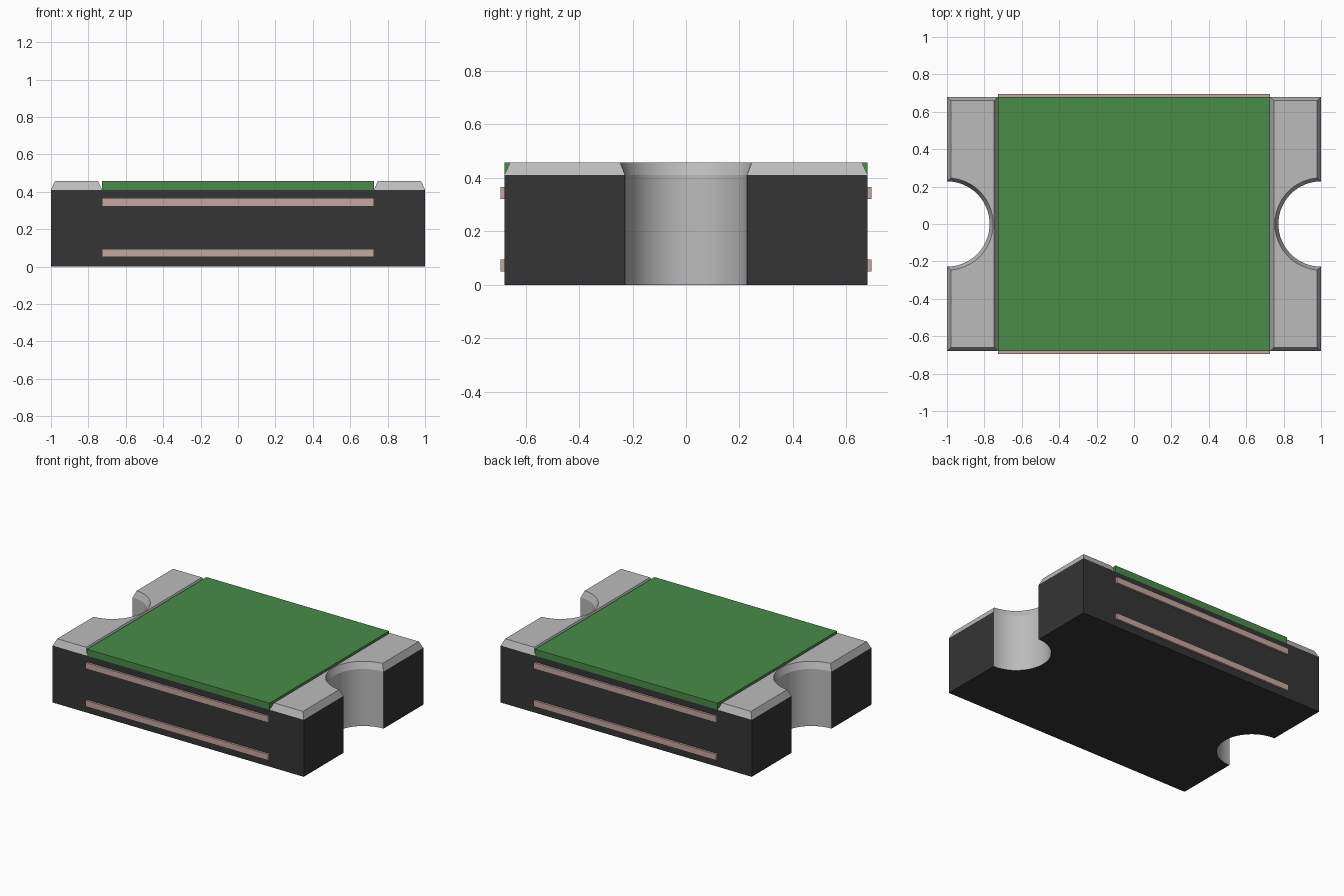
import bpy, bmesh, math

if "Cube" in bpy.data.objects:
    bpy.data.objects.remove(bpy.data.objects["Cube"])

HALF_Y = 0.68      # half depth of the body
BODY_TOP = 0.41
TOP = 0.457        # top of pads and cover
COVER_X = 0.727    # half width of cover and electrodes
NOTCH_R = 0.228
INSET = 0.021      # slope of the pad sides


def material(name, rgb):
    m = bpy.data.materials.new(name)
    m.use_nodes = True
    m.diffuse_color = (*rgb, 1)
    m.node_tree.nodes["Principled BSDF"].inputs["Base Color"].default_value = (*rgb, 1)
    return m


DARK = material("dark body", (0.035, 0.035, 0.035))
GREY = material("metal grey", (0.50, 0.50, 0.50))
GREEN = material("green coating", (0.065, 0.26, 0.065))
PINK = material("pale copper", (0.56, 0.39, 0.35))


def notch(radius, edge_x, steps=32):
    """Arc around (1, 0), running from front to back, cut off at x = edge_x."""
    d = math.asin((1 - edge_x) / radius)
    a0, a1 = 1.5 * math.pi - d, 0.5 * math.pi + d
    angles = [a0 + (a1 - a0) * i / steps for i in range(steps + 1)]
    return [(1 + radius * math.cos(a), radius * math.sin(a)) for a in angles]


def turned(points):
    return [(-x, -y) for x, y in points]


def loft(name, low, z0, high, z1, mats, wall_rule=None):
    """Solid between two matching outlines; wall_rule picks each side's material."""
    bm = bmesh.new()
    a = [bm.verts.new((x, y, z0)) for x, y in low]
    b = [bm.verts.new((x, y, z1)) for x, y in high]
    bm.faces.new(a[::-1])
    bm.faces.new(b)
    n = len(a)
    for i in range(n):
        j = (i + 1) % n
        f = bm.faces.new((a[i], a[j], b[j], b[i]))
        if wall_rule:
            f.material_index = wall_rule(f.calc_center_median())
    bmesh.ops.recalc_face_normals(bm, faces=bm.faces)
    mesh = bpy.data.meshes.new(name)
    bm.to_mesh(mesh)
    bm.free()
    for m in mats:
        mesh.materials.append(m)
    ob = bpy.data.objects.new(name, mesh)
    bpy.context.collection.objects.link(ob)
    bpy.ops.object.select_all(action="DESELECT")
    ob.select_set(True)
    bpy.context.view_layer.objects.active = ob
    bpy.ops.object.shade_smooth_by_angle(angle=math.radians(30))
    return ob


def box(name, hx, hy, z0, z1, mat):
    outline = [(-hx, -hy), (hx, -hy), (hx, hy), (-hx, hy)]
    return loft(name, outline, z0, outline, z1, [mat])


# Body with a plated half-round notch in each end
end = [(1, -HALF_Y)] + notch(NOTCH_R, 1) + [(1, HALF_Y)]
outline = end + turned(end)
loft("body", outline, 0, outline, BODY_TOP, [DARK, GREY],
     lambda c: int(abs(c.y) < NOTCH_R and abs(c.x) < 0.9999 and abs(c.x) > 0.5))


# End pads with sloped sides
def pad_outline(inner, outer, y, radius):
    return [(inner, -y), (outer, -y)] + notch(radius, outer) + [(outer, y), (inner, y)]


pad_low = pad_outline(COVER_X, 1, HALF_Y, NOTCH_R)
pad_high = pad_outline(COVER_X + INSET, 1 - INSET, HALF_Y - INSET, 0.247)
loft("left_pad", pad_low, BODY_TOP, pad_high, TOP, [GREY])
loft("right_pad", turned(pad_low), BODY_TOP, turned(pad_high), TOP, [GREY])

# Green cover between the pads
box("cover", COVER_X, HALF_Y, BODY_TOP, TOP, GREEN)

# Inner electrodes, showing as strips on front and back
box("lower_electrode", COVER_X, 0.695, 0.05, 0.094, PINK)
box("upper_electrode", COVER_X, 0.695, 0.322, 0.366, PINK)
